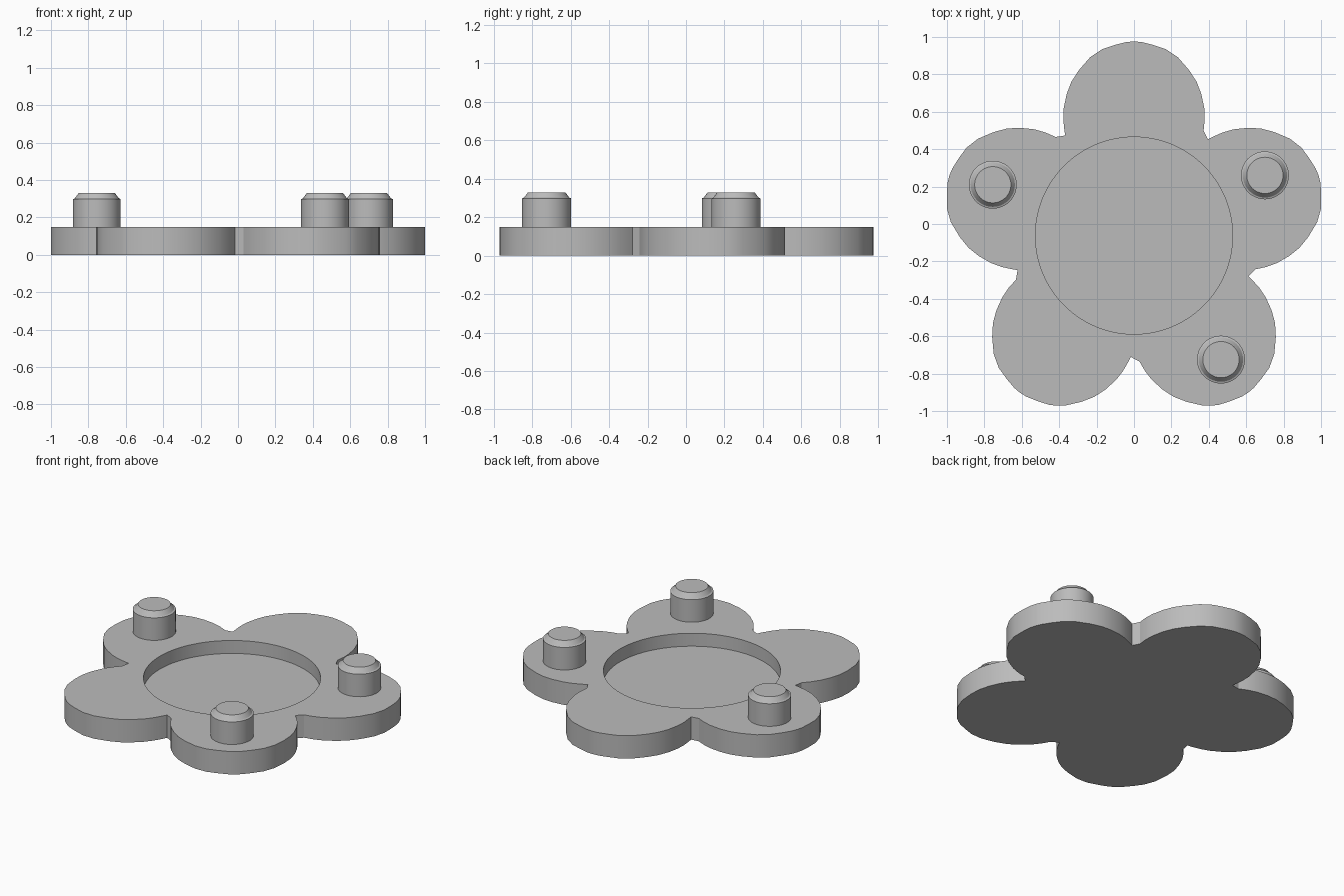
import bpy, bmesh, math
from mathutils import Matrix, Vector

if "Cube" in bpy.data.objects:
    bpy.data.objects.remove(bpy.data.objects["Cube"])

CY = -0.062           # flower centre in y
TOP, FLOOR = 0.15, 0.065

grey = bpy.data.materials.new("plain grey")
grey.diffuse_color = (0.5, 0.5, 0.5, 1)
grey.use_nodes = True
grey.node_tree.nodes["Principled BSDF"].inputs["Base Color"].default_value = grey.diffuse_color


def finish(bm, name, angle=28):
    bmesh.ops.recalc_face_normals(bm, faces=bm.faces[:])
    me = bpy.data.meshes.new(name)
    bm.to_mesh(me)
    bm.free()
    me.materials.append(grey)
    ob = bpy.data.objects.new(name, me)
    bpy.context.collection.objects.link(ob)
    bpy.ops.object.select_all(action='DESELECT')
    ob.select_set(True)
    bpy.context.view_layer.objects.active = ob
    bpy.ops.object.shade_smooth_by_angle(angle=math.radians(angle))
    return ob


def ring(bm, pts, z):
    return [bm.verts.new((x, y, z)) for x, y in pts]


def bridge(bm, a, b):
    n = len(a)
    for i in range(n):
        bm.faces.new((a[i], a[(i + 1) % n], b[(i + 1) % n], b[i]))


def circle(cx, cy, r, n):
    return [(cx + r * math.cos(2 * math.pi * i / n),
             cy + r * math.sin(2 * math.pi * i / n)) for i in range(n)]


# Half petal from its base to its tip: sideways, outward from flower centre
half = [(.372, .562), (.378, .62), (.376, .68), (.36, .757), (.335, .822),
        (.295, .884), (.235, .953), (.17, .997), (.1, 1.02), (.04, 1.035)]
petal = half + [(0, 1.038)] + [(-s, a) for s, a in reversed(half)]
petal.append((-.368, .535))          # small step in the notch between petals

outline = []
for k in range(5):
    rot = Matrix.Rotation(math.radians(72 * k), 2)
    for p in petal:
        v = rot @ Vector(p)
        outline.append((v.x, v.y + CY))

# Flower plate with a round recess in its top
bm = bmesh.new()
low, high = ring(bm, outline, 0), ring(bm, outline, TOP)
bridge(bm, low, high)
bm.faces.new(low)
disc = circle(0, CY, 0.527, 96)
rim, floor = ring(bm, disc, TOP), ring(bm, disc, FLOOR)
bridge(bm, floor, rim)
bm.faces.new(floor)
loops = [bm.edges.get((r[i - 1], r[i])) for r in (high, rim) for i in range(len(r))]
bmesh.ops.triangle_fill(bm, edges=loops, use_beauty=True, normal=(0, 0, 1))
bmesh.ops.recalc_face_normals(bm, faces=bm.faces[:])
finish(bm, "flower_plate")

# Three chamfered pegs
profile = [(.128, TOP), (.128, .298), (.118, .302), (.097, .33)]
for i, (x, y) in enumerate([(-.755, .21), (.70, .26), (.465, -.725)]):
    bm = bmesh.new()
    rings = [ring(bm, circle(x, y, r, 48), z) for r, z in profile]
    for a, b in zip(rings, rings[1:]):
        bridge(bm, a, b)
    bm.faces.new(rings[0])
    bm.faces.new(rings[-1])
    finish(bm, f"peg_{i + 1}")
